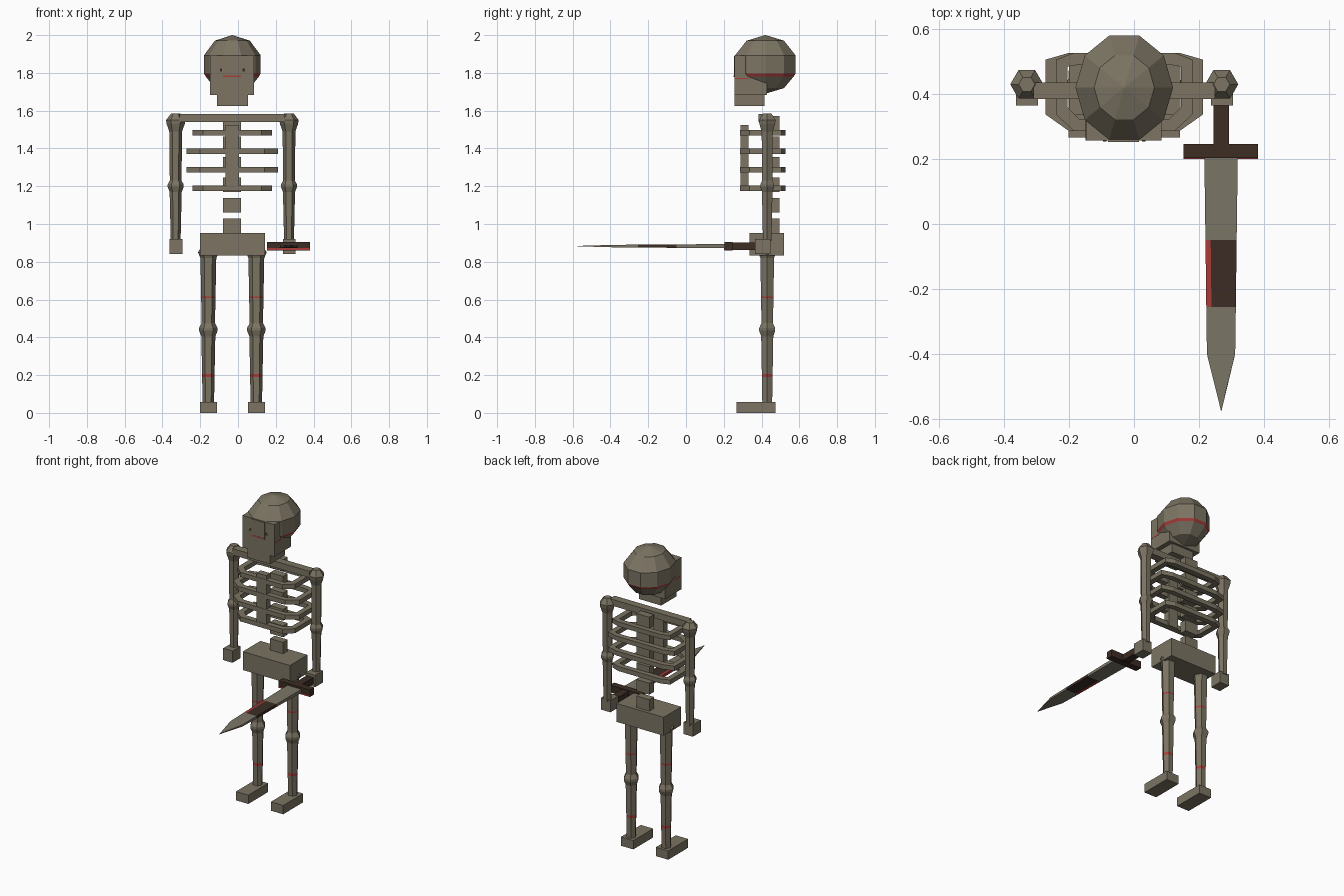
import bpy, bmesh, math

if "Cube" in bpy.data.objects:
    bpy.data.objects.remove(bpy.data.objects["Cube"], do_unlink=True)

CX, CY = -0.03, 0.43   # body axis


def material(name, rgb):
    m = bpy.data.materials.new(name)
    m.use_nodes = True
    m.diffuse_color = (*rgb, 1)
    m.node_tree.nodes["Principled BSDF"].inputs["Base Color"].default_value = (*rgb, 1)
    return m


bone = material("bone", (0.2, 0.175, 0.125))
steel = material("worn_steel", (0.2, 0.18, 0.135))
brown = material("dark_brown", (0.045, 0.026, 0.018))
red = material("dried_red", (0.4, 0.045, 0.04))


def finish(name, bm, mats):
    bmesh.ops.remove_doubles(bm, verts=bm.verts, dist=0.0003)
    bmesh.ops.recalc_face_normals(bm, faces=bm.faces)
    me = bpy.data.meshes.new(name)
    bm.to_mesh(me)
    bm.free()
    for m in mats:
        me.materials.append(m)
    ob = bpy.data.objects.new(name, me)
    bpy.context.collection.objects.link(ob)
    return ob


def box(name, x0, x1, y0, y1, z0, z1, mat=bone):
    bm = bmesh.new()
    bmesh.ops.create_cube(bm, size=1)
    for v in bm.verts:
        v.co = ((x0 if v.co.x < 0 else x1), (y0 if v.co.y < 0 else y1),
                (z0 if v.co.z < 0 else z1))
    return finish(name, bm, [mat])


def loft(name, rings, mats, paint=None, caps=True):
    """Skin a list of equally long point rings; paint picks a material per face."""
    bm = bmesh.new()
    loops = [[bm.verts.new(p) for p in r] for r in rings]
    n = len(loops[0])
    for a, b in zip(loops, loops[1:]):
        for i in range(n):
            j = (i + 1) % n
            bm.faces.new((a[i], a[j], b[j], b[i]))
    if caps:
        bm.faces.new(loops[0])
        bm.faces.new(loops[-1])
    if paint:
        for f in bm.faces:
            f.material_index = paint(f.calc_center_median())
    return finish(name, bm, mats)


def turned(name, profile, cx, cy, sides, ysc=1.0, bands=()):
    """Faceted turned part; bands are height ranges coloured red."""
    rings = [[(cx + r * math.cos(k * math.tau / sides),
               cy + r * ysc * math.sin(k * math.tau / sides), z)
              for k in range(sides)] for r, z in profile]
    return loft(name, rings, [bone, red],
                lambda c: int(any(a < c.z < b for a, b in bands)))


# Skull: ten-sided ball with a red band under its lower ring
R, HZ = 0.158, 1.845
skull = [(max(R * math.sin(a), 0.001), HZ + 0.155 * math.cos(a))
         for a in (math.pi * i / 5 for i in range(6))]
skull.insert(4, (0.141, 1.781))
turned("skull", skull, CX, 0.42, 10, 1.12, [(1.782, 1.796)])

# Face and jaw
box("face", -0.148, 0.084, 0.257, 0.43, 1.683, 1.893)
box("jaw", -0.11, 0.053, 0.257, 0.415, 1.625, 1.69)
box("nose_plate", -0.08, 0.016, 0.253, 0.258, 1.785, 1.89)
box("mouth_line", -0.08, 0.016, 0.252, 0.258, 1.778, 1.785, red)
for x in (-0.09, 0.03):
    box("eye_mark", x - 0.006, x + 0.006, 0.254, 0.258, 1.808, 1.822, brown)
for x in (-0.149, 0.083):
    box("cheek_line", x, x + 0.002, 0.257, 0.33, 1.768, 1.774, red)

# Spine and breastbone
for k in range(6):
    z = 0.953 + 0.1085 * k
    box("vertebra", -0.08, 0.015, 0.447, 0.495, z, z + 0.075)
box("breastbone", -0.066, 0.005, 0.288, 0.33, 1.175, 1.525)

# Ribs: closed angular hoops


def hoop(half, inset):
    f, s = 0.155 if half < 0.22 else 0.17, half - inset
    y0, y1 = 0.286 + inset, 0.527 - inset
    f -= inset * 0.5
    right = [(f, y0), (s, 0.337 + inset * 0.6), (s, 0.506 - inset * 0.6), (f, y1)]
    return [(CX + x, y) for x, y in right] + [(CX - x, y) for x, y in reversed(right)]


for z, half in ((1.483, 0.21), (1.386, 0.242), (1.288, 0.242), (1.19, 0.21)):
    outer, inner = hoop(half, 0), hoop(half, 0.036)
    lo, hi = z - 0.015, z + 0.015
    section = [(outer, lo), (outer, hi), (inner, hi), (inner, lo), (outer, lo)]
    loft("rib", [[(x, y, h) for x, y in ring] for ring, h in section],
         [bone], caps=False)

# Shoulder bar and pelvis
box("collarbone", -0.31, 0.25, 0.385, 0.435, 1.54, 1.582)
box("pelvis", -0.2, 0.143, 0.335, 0.518, 0.832, 0.953)

# Limbs
ARM = [(0.025, 1.585), (0.051, 1.55), (0.048, 1.53), (0.034, 1.49), (0.031, 1.23),
       (0.042, 1.21), (0.042, 1.195), (0.032, 1.17), (0.026, 0.91)]
LEG = [(0.04, 0.875), (0.055, 0.85), (0.042, 0.82), (0.038, 0.617), (0.038, 0.607),
       (0.035, 0.475), (0.049, 0.45), (0.049, 0.435), (0.037, 0.405),
       (0.033, 0.207), (0.033, 0.19), (0.03, 0.05)]
for side, s in (("right", -1), ("left", 1)):
    ax, lx = CX + s * 0.3, CX + s * 0.127
    turned(side + "_arm", ARM, ax, CY, 6)
    box(side + "_hand", ax - 0.033, ax + 0.035, 0.365, 0.447, 0.842, 0.92)
    turned(side + "_leg", LEG, lx, CY, 6, 1.0, [(0.606, 0.618), (0.189, 0.208)])
    box(side + "_foot", lx - 0.045, lx + 0.045, 0.267, 0.473, 0, 0.058)

# Sword held in the left hand, pointing forward
SX, SZ = 0.268, 0.883
box("sword_grip", 0.244, 0.293, 0.24, 0.385, 0.862, 0.903, brown)
box("sword_guard", 0.153, 0.381, 0.203, 0.247, 0.86, 0.906, brown)
box("guard_edge", 0.153, 0.381, 0.2, 0.204, 0.862, 0.872, red)


def blade_ring(y, w, t):
    xs = (-w, -w + 0.016, w, w, -w + 0.016, -w)
    zs = (-t, -t, -t, t, t, t)
    return [(SX + x * (1 if w > 0.02 else 0.1), y, SZ + z) for x, z in zip(xs, zs)]


def blade_paint(c):
    if not -0.255 < c.y < -0.05:
        return 0
    return 2 if c.x < SX - 0.034 else 1


stations = [(0.21, 0.0515, 0.011), (-0.05, 0.048, 0.009), (-0.255, 0.0455, 0.008),
            (-0.4, 0.0435, 0.006), (-0.575, 0.002, 0.001)]
loft("sword_blade", [blade_ring(*s) for s in stations], [steel, brown, red], blade_paint)
